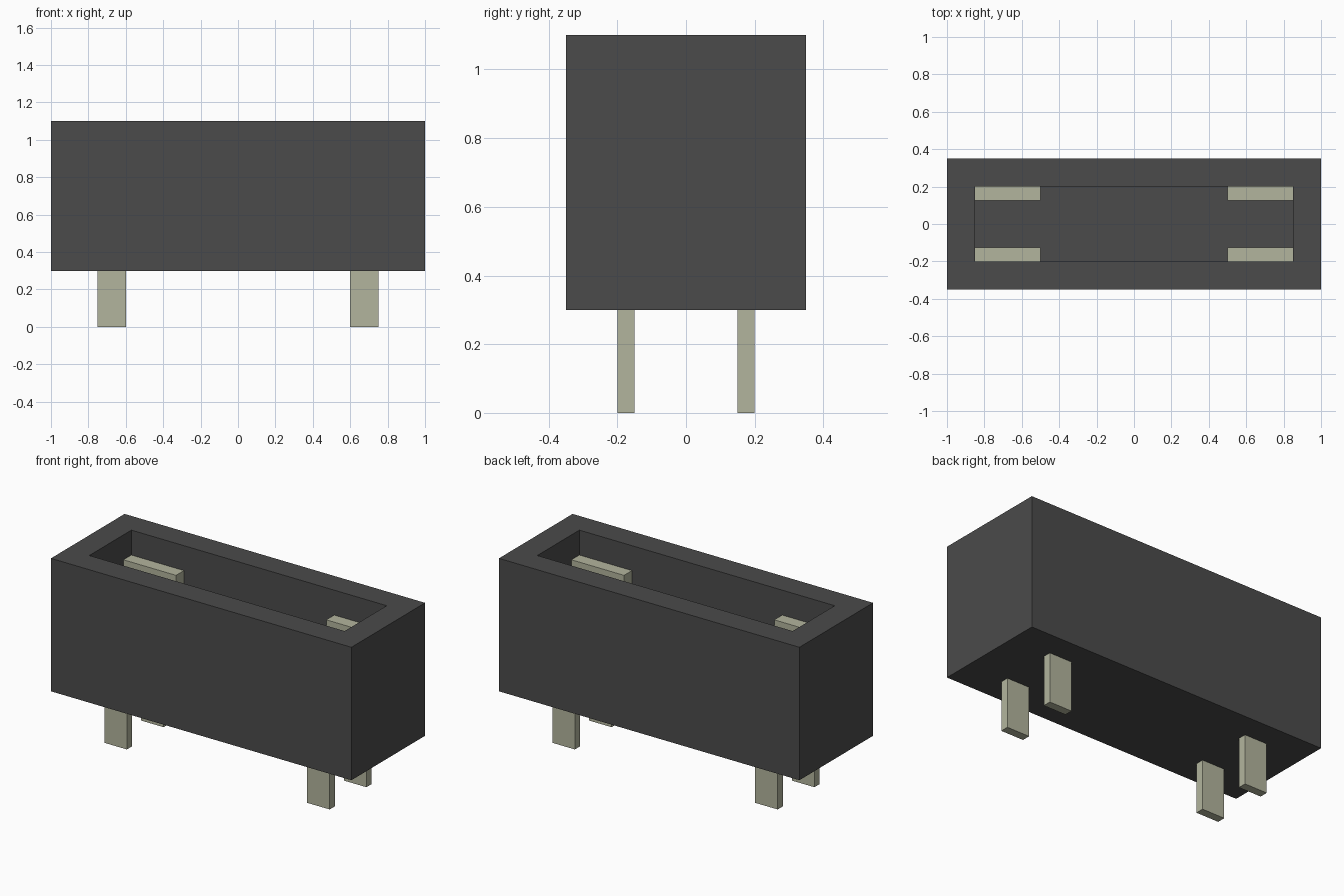
import bpy
import bmesh

cube = bpy.data.objects.get("Cube")
if cube:
    bpy.data.objects.remove(cube, do_unlink=True)


def make_material(name, rgb):
    mat = bpy.data.materials.new(name)
    mat.use_nodes = True
    color = (*rgb, 1.0)
    mat.diffuse_color = color
    mat.node_tree.nodes["Principled BSDF"].inputs["Base Color"].default_value = color
    return mat


def add_object(name, bm, mat):
    bmesh.ops.recalc_face_normals(bm, faces=bm.faces)
    mesh = bpy.data.meshes.new(name)
    bm.to_mesh(mesh)
    bm.free()
    mesh.materials.append(mat)
    obj = bpy.data.objects.new(name, mesh)
    bpy.context.collection.objects.link(obj)
    return obj


def box(x, y, z):
    """Box mesh spanning the given (low, high) ranges."""
    bm = bmesh.new()
    bmesh.ops.create_cube(bm, size=1)
    for v in bm.verts:
        v.co = [r[0] if c < 0 else r[1] for c, r in zip(v.co, (x, y, z))]
    return bm


plastic = make_material("dark grey plastic", (0.07, 0.07, 0.07))
metal = make_material("pale tinned metal", (0.45, 0.46, 0.34))

BOTTOM, FLOOR, TOP = 0.3, 0.45, 1.1
WALL = 0.15

# Housing: open-topped box, rim inset and pushed down to the cavity floor
bm = box((-1, 1), (-0.35, 0.35), (BOTTOM, TOP))
bm.normal_update()
top = max(bm.faces, key=lambda f: f.calc_center_median().z)
bmesh.ops.inset_region(bm, faces=[top], thickness=WALL, use_even_offset=True)
ret = bmesh.ops.extrude_discrete_faces(bm, faces=[top])
for v in ret["faces"][0].verts:
    v.co.z = FLOOR
add_object("housing", bm, plastic)

# Contact blades in the cavity corners, each with a solder pin below
for sx, side in ((-1, "right"), (1, "left")):
    for sy, end in ((-1, "front"), (1, "back")):
        def mirrored(a, b, s):
            return sorted((a * s, b * s))
        blade = box(mirrored(0.5, 0.85, sx), mirrored(0.125, 0.2, sy), (FLOOR, 0.95))
        add_object(f"{end}_{side}_contact", blade, metal)
        pin = box(mirrored(0.6, 0.75, sx), mirrored(0.15, 0.2, sy), (0, BOTTOM))
        add_object(f"{end}_{side}_pin", pin, metal)
